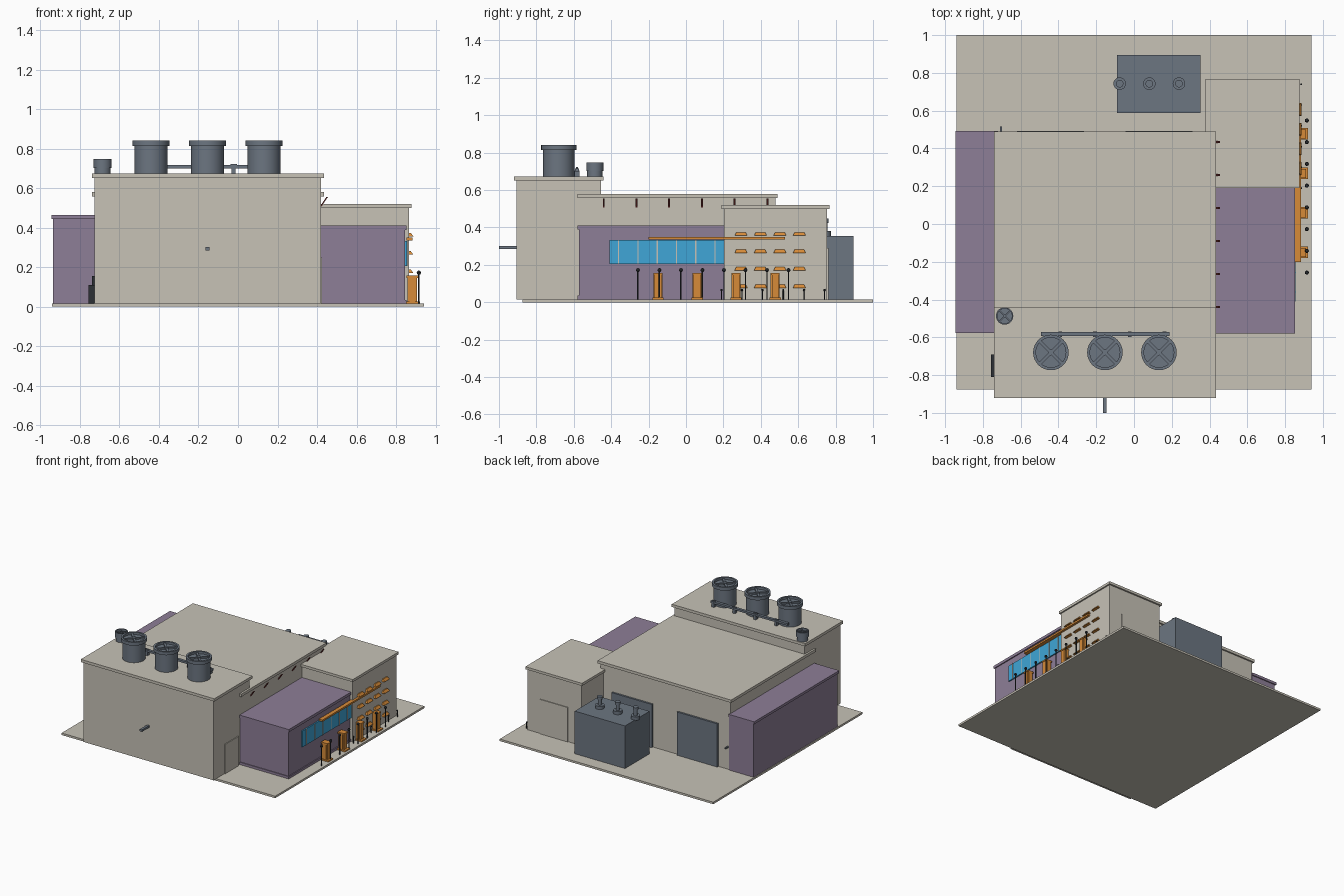
import bpy, bmesh, math
from mathutils import Matrix

if "Cube" in bpy.data.objects:
    bpy.data.objects.remove(bpy.data.objects["Cube"])


def material(name, r, g, b):
    m = bpy.data.materials.new(name)
    m.diffuse_color = (r, g, b, 1)
    m.use_nodes = True
    m.node_tree.nodes["Principled BSDF"].inputs["Base Color"].default_value = m.diffuse_color
    return m


BEIGE = material("beige", 0.57, 0.54, 0.47)
PURPLE = material("purple", 0.27, 0.21, 0.31)
STEEL = material("steel", 0.15, 0.18, 0.22)
DARK = material("dark", 0.025, 0.03, 0.035)
ORANGE = material("orange", 0.68, 0.26, 0.04)
GLASS = material("glass", 0.05, 0.38, 0.68)
RED = material("dark_red", 0.12, 0.02, 0.02)


def finish(name, bm, mat):
    bmesh.ops.recalc_face_normals(bm, faces=bm.faces)
    me = bpy.data.meshes.new(name)
    bm.to_mesh(me)
    bm.free()
    me.materials.append(mat)
    ob = bpy.data.objects.new(name, me)
    bpy.context.collection.objects.link(ob)
    return ob


def box(name, x, y, z, mat):
    """Box from (min, max) ranges."""
    bm = bmesh.new()
    bmesh.ops.create_cube(bm, size=1)
    for v in bm.verts:
        v.co = [(r[0] + r[1]) / 2 + c * (r[1] - r[0]) for r, c in zip((x, y, z), v.co)]
    return finish(name, bm, mat)


def lathe(name, x, y, profile, mat, sides=24):
    """Revolve (radius, z) points around a vertical axis."""
    bm = bmesh.new()
    rings = []
    for r, z in profile:
        if r == 0:
            rings.append([bm.verts.new((x, y, z))] * sides)
        else:
            rings.append([bm.verts.new((x + r * math.cos(2 * math.pi * i / sides),
                                        y + r * math.sin(2 * math.pi * i / sides), z))
                          for i in range(sides)])
    for a, b in zip(rings, rings[1:]):
        for i in range(sides):
            j = (i + 1) % sides
            bm.faces.new(list(dict.fromkeys((a[i], a[j], b[j], b[i]))))
    ob = finish(name, bm, mat)
    ob.data.shade_smooth()
    ob.data.set_sharp_from_angle(angle=math.radians(35))
    return ob


def block(name, x, y, top, roof_x, roof_y, slab, mat):
    """Walls with an overhanging roof slab."""
    box(name + "_walls", x, y, (0.015, top - slab), mat)
    box(name + "_roof", roof_x, roof_y, (top - slab, top), mat)


# Ground slab and building volumes
box("ground_slab", (-0.94, 0.94), (-0.875, 1.0), (0, 0.016), BEIGE)
block("front_hall", (-0.725, 0.42), (-0.907, -0.455), 0.673, (-0.74, 0.435), (-0.92, -0.442), 0.022, BEIGE)
block("main_hall", (-0.725, 0.42), (-0.5, 0.478), 0.58, (-0.74, 0.435), (-0.58, 0.49), 0.022, BEIGE)
block("corner_tower", (0.39, 0.866), (0.203, 0.755), 0.52, (0.378, 0.877), (0.19, 0.768), 0.02, BEIGE)
block("right_wing", (0.41, 0.845), (-0.573, 0.21), 0.41, (0.41, 0.853), (-0.58, 0.205), 0.022, PURPLE)
box("right_wing_plinth", (0.41, 0.852), (-0.579, 0.205), (0.015, 0.035), PURPLE)
block("left_wing", (-0.935, -0.72), (-0.568, 0.485), 0.463, (-0.945, -0.72), (-0.577, 0.493), 0.02, PURPLE)

# Doors
box("front_hall_door", (0.415, 0.426), (-0.77, -0.6), (0.015, 0.25), BEIGE)
box("tower_door", (0.51, 0.755), (0.75, 0.761), (0.015, 0.29), BEIGE)
for i, x in enumerate((-0.62, -0.045)):
    box(f"loading_door_{i}", (x, x + 0.355), (0.47, 0.493), (0.015, 0.36), STEEL)
box("wall_pipe_back", (-0.71, -0.7), (0.47, 0.515), (0.19, 0.2), STEEL)
box("wall_pipe_front", (-0.165, -0.145), (-1.0, -0.9), (0.285, 0.301), STEEL)
box("meter_cabinet", (-0.757, -0.72), (-0.81, -0.69), (0.015, 0.11), DARK)
box("meter_conduit", (-0.738, -0.722), (-0.76, -0.74), (0.11, 0.155), DARK)


# Rooftop fan units with open rims, hubs and blades
def fan(name, x, y, r, z0, z1, z2):
    rim, inner = r * 1.12, r * 0.94
    deck = z2 - 0.018
    lathe(name + "_housing", x, y, [(0, z0), (r, z0), (r, z1), (rim, z1), (rim, z2),
                                    (inner, z2), (inner, deck), (0, deck)], STEEL, 32)
    lathe(name + "_hub", x, y, [(0, deck), (r * 0.18, deck), (r * 0.18, z2 - 0.002), (0, z2 - 0.002)], STEEL, 16)
    for k in range(2):
        b = box(f"{name}_blade_{k}", (-inner, inner), (-r * 0.1, r * 0.1), (deck, deck + 0.011), STEEL)
        b.data.transform(Matrix.Translation((x, y, 0)) @ Matrix.Rotation(math.pi * (k / 2 + 0.25), 4, 'Z'))


for i in range(3):
    fan(f"roof_fan_{i}", -0.44 + 0.286 * i, -0.68, 0.084, 0.67, 0.814, 0.84)
fan("small_fan", -0.685, -0.487, 0.041, 0.67, 0.702, 0.747)

# Roof pipe on short stands
box("roof_pipe", (-0.493, 0.187), (-0.594, -0.572), (0.7, 0.716), STEEL)
for i in range(4):
    x = -0.39 + 0.184 * i
    box(f"pipe_stand_{i}", (x - 0.01, x + 0.01), (-0.597, -0.569), (0.67, 0.705), STEEL)
    box(f"pipe_clamp_{i}", (x - 0.016, x + 0.016), (-0.588, -0.578), (0.7, 0.722), STEEL)

# Transformer with insulators
box("transformer", (-0.09, 0.353), (0.588, 0.895), (0.015, 0.355), STEEL)
for i in range(3):
    lathe(f"insulator_{i}", -0.076 + 0.157 * i, 0.743,
          [(0, 0.35), (0.033, 0.35), (0.033, 0.38), (0.014, 0.38), (0.014, 0.425),
           (0.02, 0.425), (0.02, 0.447), (0, 0.447)], STEEL, 20)

# Ribbon window with mullions
box("ribbon_window", (0.835, 0.855), (-0.41, 0.203), (0.205, 0.333), GLASS)
for i in range(6):
    y = -0.36 + 0.103 * i
    box(f"mullion_{i}", (0.84, 0.858), (y - 0.003, y + 0.003), (0.205, 0.333), BEIGE)

# Orange canopy strip and sloped tower awnings
box("canopy_strip", (0.852, 0.884), (-0.2, 0.53), (0.335, 0.349), ORANGE)
for row in range(4):
    for col in range(4):
        y, z = 0.294 + 0.104 * col, 0.084 + 0.093 * row
        a = box(f"awning_{row}_{col}", (0.86, 0.888), (y - 0.034, y + 0.034), (z - 0.007, z + 0.011), ORANGE)
        for v in a.data.vertices:
            if v.co.z > z:
                v.co.y = y + (v.co.y - y) * 0.75
                v.co.x = min(v.co.x, 0.874)

# Dispenser kiosks
for i in range(4):
    y = -0.15 + 0.209 * i
    box(f"kiosk_base_{i}", (0.852, 0.922), (y - 0.03, y + 0.03), (0.015, 0.026), ORANGE)
    box(f"kiosk_body_{i}", (0.858, 0.906), (y - 0.018, y + 0.018), (0.026, 0.146), ORANGE)
    box(f"kiosk_cap_{i}", (0.853, 0.91), (y - 0.024, y + 0.024), (0.146, 0.157), ORANGE)
    box(f"kiosk_side_{i}", (0.868, 0.896), (y - 0.024, y + 0.024), (0.026, 0.146), ORANGE)

# Lamp posts with ball heads, and short bollards
for i in range(8):
    y = -0.257 + 0.115 * i
    lathe(f"lamp_post_{i}", 0.915, y, [(0, 0.015), (0.004, 0.015), (0.004, 0.162), (0.009, 0.165),
                                       (0.011, 0.173), (0.007, 0.181), (0, 0.183)], DARK, 10)
for i in range(6):
    y = 0.19 + 0.11 * i
    lathe(f"bollard_{i}", 0.885, y, [(0, 0.015), (0.003, 0.015), (0.003, 0.06), (0.005, 0.062),
                                     (0.005, 0.07), (0, 0.07)], DARK, 8)

# Slanted eave lights on the main hall
for i in range(6):
    y = -0.44 + 0.175 * i
    e = box(f"eave_light_{i}", (0.415, 0.423), (y - 0.005, y + 0.005), (0.508, 0.555), RED)
    for v in e.data.vertices:
        if v.co.z > 0.53:
            v.co.x += 0.032
